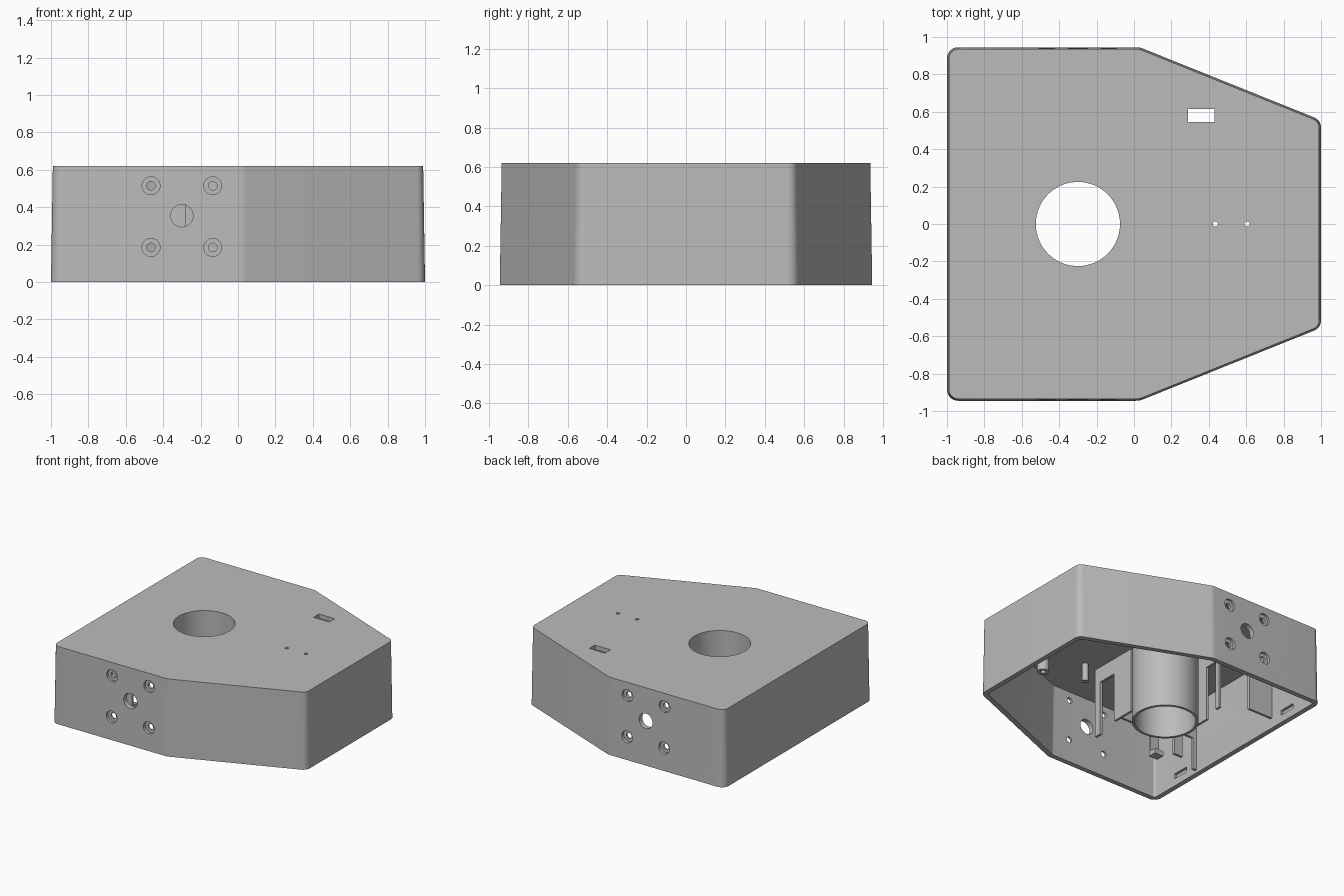
import bpy, bmesh, math
from mathutils import Vector

if "Cube" in bpy.data.objects:
    bpy.data.objects.remove(bpy.data.objects["Cube"])

grey = bpy.data.materials.new("plain_grey")
grey.use_nodes = True
COLOUR = (0.5, 0.5, 0.5, 1)
grey.diffuse_color = COLOUR
grey.node_tree.nodes["Principled BSDF"].inputs["Base Color"].default_value = COLOUR

HEIGHT, LID = 0.62, 0.585
HUB_X = -0.3


def finish(name, bm):
    bmesh.ops.recalc_face_normals(bm, faces=bm.faces)
    mesh = bpy.data.meshes.new(name)
    bm.to_mesh(mesh)
    bm.free()
    mesh.materials.append(grey)
    ob = bpy.data.objects.new(name, mesh)
    bpy.context.collection.objects.link(ob)
    return ob


def activate(ob):
    bpy.ops.object.select_all(action='DESELECT')
    ob.select_set(True)
    bpy.context.view_layer.objects.active = ob


def smooth(ob):
    activate(ob)
    bpy.ops.object.shade_smooth_by_angle(angle=math.radians(30))


def loft(name, rings, caps=False):
    """Skin rings of points; either cap both ends or close into a loop."""
    bm = bmesh.new()
    loops = [[bm.verts.new(p) for p in ring] for ring in rings]
    pairs = list(zip(loops, loops[1:])) + ([] if caps else [(loops[-1], loops[0])])
    for a, b in pairs:
        for i in range(len(a)):
            j = (i + 1) % len(a)
            bm.faces.new((a[i], a[j], b[j], b[i]))
    if caps:
        bm.faces.new(loops[0])
        bm.faces.new(loops[-1])
    return finish(name, bm)


def circle(x, y, z, r, n=64):
    turn = [2 * math.pi * i / n for i in range(n)]
    return [(x + r * math.cos(t), y + r * math.sin(t), z) for t in turn]


def pipe(name, x, y, z0, z1, r_in, r_out, n=64):
    smooth(loft(name, [circle(x, y, z0, r_in, n), circle(x, y, z1, r_in, n),
                       circle(x, y, z1, r_out, n), circle(x, y, z0, r_out, n)]))


def add_box(bm, lo, hi):
    made = bmesh.ops.create_cube(bm, size=1)["verts"]
    for v in made:
        v.co = [(a + b) / 2 + c * (b - a) for a, b, c in zip(lo, hi, v.co)]


def boxes(name, spans):
    bm = bmesh.new()
    for lo, hi in spans:
        add_box(bm, lo, hi)
    return finish(name, bm)


def add_rod(bm, a, b, r, n=32):
    a, b = Vector(a), Vector(b)
    rod = bmesh.ops.create_cone(bm, cap_ends=True, segments=n, radius1=r,
                                radius2=r, depth=(b - a).length)["verts"]
    spin = Vector((0, 0, 1)).rotation_difference(b - a)
    for v in rod:
        v.co = spin @ v.co + (a + b) / 2


def cut(ob, name, bm):
    cutter = finish(name, bm)
    cutter.hide_render = True
    mod = ob.modifiers.new(name, 'BOOLEAN')
    mod.operation, mod.solver, mod.object = 'DIFFERENCE', 'EXACT', cutter
    activate(ob)
    bpy.ops.object.modifier_apply(modifier=mod.name)
    bpy.data.objects.remove(cutter)


# Six-sided footprint with rounded corners: x, y, corner radius
half = [(-1, -0.945, 0.06), (0.03, -0.945, 0.1), (1, -0.555, 0.06)]
corners = half + [(x, -y, r) for x, y, r in reversed(half)]


def outline(inset, z, steps=8):
    pts = []
    for i, (x, y, r) in enumerate(corners):
        p = Vector((x, y))
        d0 = (p - Vector(corners[i - 1][:2])).normalized()
        d1 = (Vector(corners[(i + 1) % 6][:2]) - p).normalized()
        n0, n1 = Vector((-d0.y, d0.x)), Vector((-d1.y, d1.x))
        toward = (n0 + n1) / (1 + n0.dot(n1))
        r_in = max(r - inset, 0.015)
        centre = p + toward * (inset + r_in)
        a0, sweep = math.atan2(-n0.y, -n0.x), math.acos(n0.dot(n1))
        for k in range(steps + 1):
            t = a0 + sweep * k / steps
            pts.append((centre.x + r_in * math.cos(t), centre.y + r_in * math.sin(t), z))
    return pts


# Hollow tapered housing, open underneath
housing = loft("housing", [outline(0.01, HEIGHT), outline(0, 0),
                           outline(0.04, 0), outline(0.05, LID)], caps=True)

# Openings through the lid and the side walls
bm = bmesh.new()
add_rod(bm, (HUB_X, 0, 0.5), (HUB_X, 0, 0.7), 0.225, 64)
for x in (0.435, 0.605):
    add_rod(bm, (x, 0, 0.5), (x, 0, 0.7), 0.014, 12)
add_box(bm, (0.29, 0.545, 0.5), (0.43, 0.615, 0.7))
screws = [(HUB_X + dx, z) for dx in (-0.165, 0.165) for z in (0.185, 0.515)]
for side in (-1, 1):
    for x, z, r in [(HUB_X, 0.355, 0.06)] + [(x, z, 0.023) for x, z in screws]:
        add_rod(bm, (x, side * 0.85, z), (x, side, z), r)
    # Shallow catch recesses inside the long flat wall
    add_box(bm, (-0.98, side * 0.61 - 0.07, 0.06), (-0.9, side * 0.61 + 0.07, 0.1))
cut(housing, "opening_cutter", bm)

# Counterbores for the screws
bm = bmesh.new()
for side in (-1, 1):
    for x, z in screws:
        add_rod(bm, (x, side * 0.918, z), (x, side, z), 0.048)
cut(housing, "counterbore_cutter", bm)
smooth(housing)

# Central tube and hanging posts
pipe("centre_tube", HUB_X, 0, 0, LID, 0.225, 0.246)
pipe("thin_post", 0.04, -0.51, 0.44, LID, 0.01, 0.024, 24)
pipe("wide_post", 0.37, -0.6, 0.44, LID, 0.02, 0.045, 24)

# Slotted brackets hanging from the lid beside the tube
T = 0.02


def bracket(name, x, y0, y1, slot0, slot1):
    boxes(name, [((x, y0, 0.02), (x + T, slot0, LID)),
                 ((x, slot0, 0.46), (x + T, slot1, LID)),
                 ((x, slot1, 0.06), (x + T, y1, LID))])


bracket("front_bracket", -0.09, -0.53, -0.12, -0.47, -0.31)
bracket("back_bracket", -0.55, 0.06, 0.34, 0.2, 0.3)
boxes("bracket_return", [((-0.28, -0.31, 0.1), (-0.08, -0.31 + T, LID))])

# Ribs against the long flat wall, one of them slotted
boxes("back_rib", [((-0.955, 0.42, 0.08), (-0.74, 0.42 + T, LID))])
boxes("front_rib", [((-0.955, -0.44, 0.02), (-0.92, -0.44 + T, LID)),
                    ((-0.92, -0.44, 0.28), (-0.82, -0.44 + T, LID)),
                    ((-0.82, -0.44, 0.08), (-0.74, -0.44 + T, LID))])
boxes("clip", [((-0.66, -0.52, 0.08), (-0.58, -0.5, LID)),
               ((-0.66, -0.52, 0.04), (-0.58, -0.45, 0.08))])
